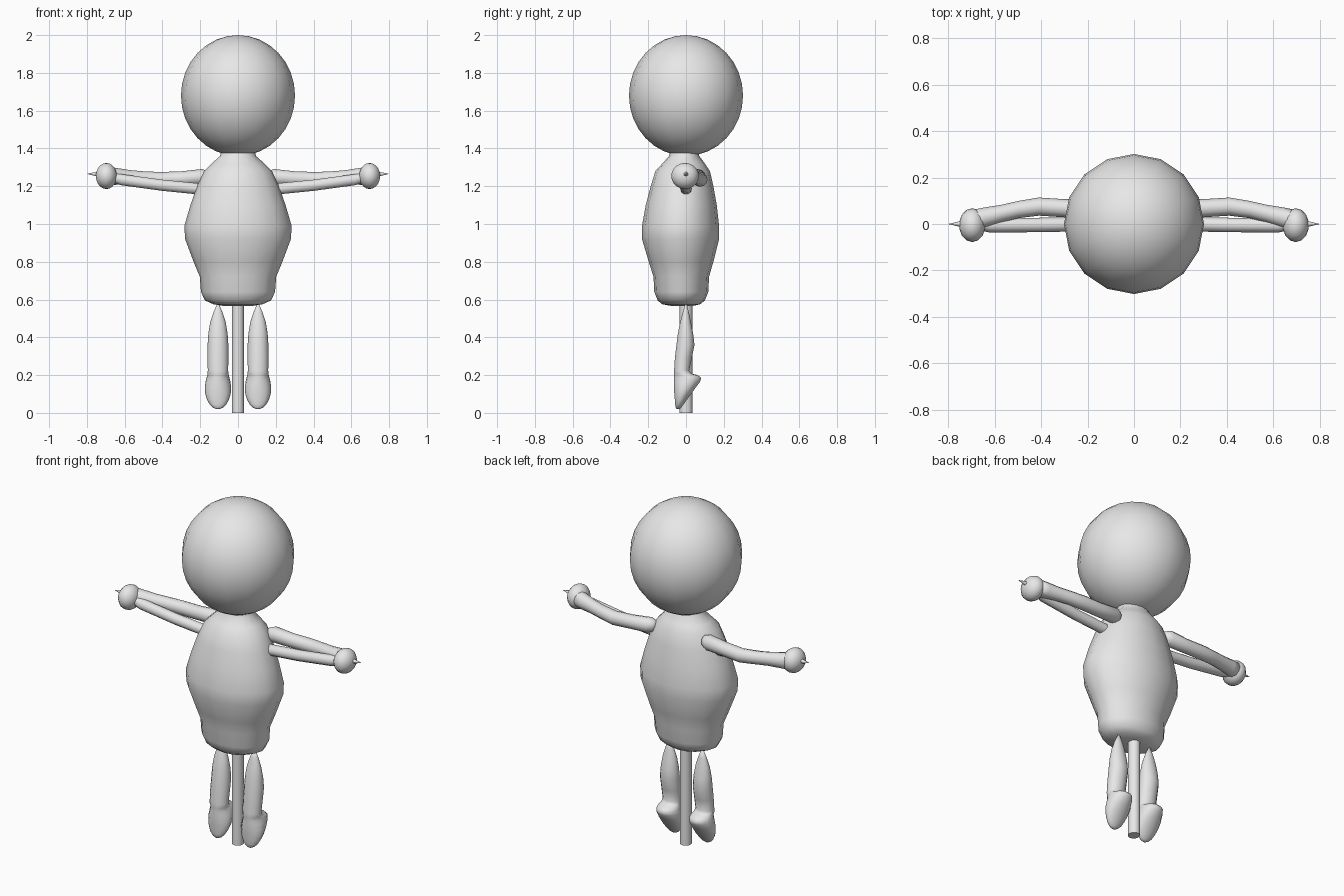
import bpy, bmesh, math

grey = bpy.data.materials.new("plain_grey")
grey.diffuse_color = (0.8, 0.8, 0.8, 1)


def finish(name, bm, mirrored=False, angle=50):
    bmesh.ops.recalc_face_normals(bm, faces=bm.faces)
    me = bpy.data.meshes.new(name)
    bm.to_mesh(me)
    bm.free()
    me.materials.append(grey)
    ob = bpy.data.objects.new(name, me)
    bpy.context.collection.objects.link(ob)
    bpy.ops.object.select_all(action='DESELECT')
    ob.select_set(True)
    bpy.context.view_layer.objects.active = ob
    bpy.ops.object.shade_smooth_by_angle(angle=math.radians(angle))
    if mirrored:
        mod = ob.modifiers.new("mirror", 'MIRROR')
        mod.use_mirror_merge = False
    return ob


def loft(name, rings, axis, sides, **kw):
    """Join elliptical rings (centre, ra, rb) stacked along z or x."""
    bm = bmesh.new()
    loops = []
    for (x, y, z), ra, rb in rings:
        loop = []
        for i in range(sides):
            a = 2 * math.pi * i / sides
            u, v = ra * math.cos(a), rb * math.sin(a)
            co = (x + u, y + v, z) if axis == 'z' else (x, y + u, z + v)
            loop.append(bm.verts.new(co))
        loops.append(loop)
    for a, b in zip(loops, loops[1:]):
        for i in range(sides):
            j = (i + 1) % sides
            bm.faces.new((a[i], a[j], b[j], b[i]))
    bm.faces.new(loops[0])
    bm.faces.new(loops[-1])
    return finish(name, bm, **kw)


def ball(name, centre, radii, segments, rings, **kw):
    bm = bmesh.new()
    bmesh.ops.create_uvsphere(bm, u_segments=segments, v_segments=rings, radius=1)
    bmesh.ops.scale(bm, vec=radii, verts=bm.verts)
    bmesh.ops.translate(bm, vec=centre, verts=bm.verts)
    return finish(name, bm, **kw)


# Head
ball("head", (0, 0, 1.68), (0.302, 0.302, 0.32), 16, 16)

# Torso: height, half width, front y, back y
torso = [(0.565, 0.07, -0.07, 0.03), (0.575, 0.13, -0.125, 0.075),
         (0.595, 0.175, -0.15, 0.1), (0.64, 0.196, -0.168, 0.118),
         (0.72, 0.202, -0.172, 0.122), (0.8, 0.235, -0.197, 0.145),
         (0.92, 0.28, -0.233, 0.175), (0.99, 0.284, -0.233, 0.175),
         (1.1, 0.252, -0.213, 0.163), (1.2, 0.217, -0.187, 0.145),
         (1.28, 0.18, -0.162, 0.127), (1.32, 0.14, -0.125, 0.1),
         (1.36, 0.095, -0.09, 0.07), (1.38, 0.09, -0.085, 0.065)]
loft("torso", [((0, (f + b) / 2, z), w, (b - f) / 2) for z, w, f, b in torso],
     'z', 16)

# Support stick
loft("support_stick", [((0, 0, 0), 0.032, 0.034), ((0, 0, 0.62), 0.032, 0.034)],
     'z', 12)

# Legs with feet: height, half width, front y, back y
leg = [(0.578, 0.004, -0.004, 0.004), (0.53, 0.025, -0.018, 0.016),
       (0.48, 0.041, -0.032, 0.027), (0.42, 0.051, -0.044, 0.039),
       (0.36, 0.055, -0.052, 0.046), (0.29, 0.055, -0.06, 0.032),
       (0.225, 0.054, -0.064, 0.018), (0.208, 0.055, -0.066, 0.03),
       (0.2, 0.057, -0.066, 0.065), (0.185, 0.061, -0.066, 0.082),
       (0.165, 0.066, -0.066, 0.076), (0.13, 0.07, -0.065, 0.05),
       (0.1, 0.067, -0.063, 0.028), (0.07, 0.058, -0.06, 0.006),
       (0.045, 0.044, -0.058, -0.012), (0.028, 0.027, -0.055, -0.025),
       (0.02, 0.01, -0.048, -0.035)]
loft("leg", [((0.106, (f + b) / 2, z), w, (b - f) / 2) for z, w, f, b in leg],
     'z', 14, mirrored=True, angle=80)

# Bent arms: x, y, z, radius
arm = [(0.15, 0.055, 1.25, 0.012), (0.16, 0.058, 1.25, 0.03),
       (0.19, 0.062, 1.248, 0.043), (0.3, 0.068, 1.24, 0.039),
       (0.41, 0.075, 1.236, 0.039), (0.5, 0.062, 1.242, 0.037),
       (0.57, 0.045, 1.247, 0.038), (0.64, 0.028, 1.252, 0.044),
       (0.69, 0.012, 1.255, 0.05)]
loft("arm", [((x, y, z), r, r) for x, y, z, r in arm], 'x', 12,
     mirrored=True, angle=80)

# Hands
ball("hand", (0.697, -0.005, 1.254), (0.057, 0.073, 0.069), 14, 10, mirrored=True)

# Straight rods in front of the arms, poking out past the hands
rod = [(0.2, 0, 1.185, 0.031), (0.4, -0.004, 1.205, 0.031),
       (0.62, -0.006, 1.235, 0.031), (0.75, 0, 1.264, 0.012),
       (0.797, 0, 1.266, 0.001)]
loft("arm_rod", [((x, y, z), r, r) for x, y, z, r in rod], 'x', 10, mirrored=True)
